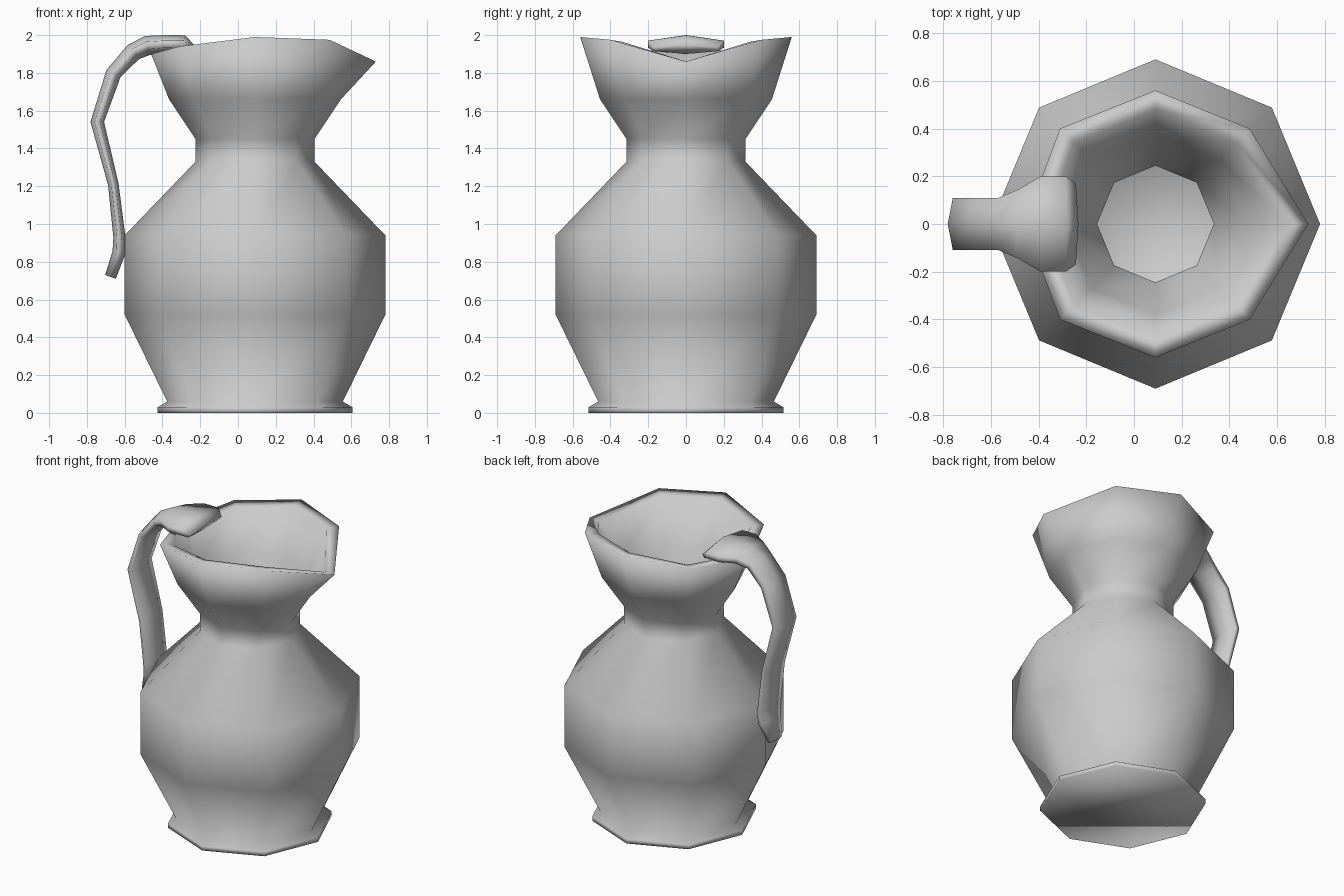
import bpy, bmesh, math
from mathutils import Vector

if "Cube" in bpy.data.objects:
    bpy.data.objects.remove(bpy.data.objects["Cube"])

SIDES = 8
CX = 0.09


def loft(name, rings, closed=False):
    """Skin a list of equal-length point rings, capping or joining the ends."""
    bm = bmesh.new()
    rows = [[bm.verts.new(p) for p in ring] for ring in rings]
    pairs = list(zip(rows, rows[1:]))
    for a, b in pairs:
        n = len(a)
        for i in range(n):
            j = (i + 1) % n
            bm.faces.new((a[i], a[j], b[j], b[i]))
    bm.faces.new(rows[0])
    bm.faces.new(rows[-1])
    bmesh.ops.recalc_face_normals(bm, faces=bm.faces)
    for f in bm.faces:
        f.smooth = True
    mesh = bpy.data.meshes.new(name)
    bm.to_mesh(mesh)
    bm.free()
    obj = bpy.data.objects.new(name, mesh)
    bpy.context.collection.objects.link(obj)
    return obj


def octagon(r, z):
    return [(CX + r * math.cos(k * math.tau / SIDES),
             r * math.sin(k * math.tau / SIDES), z) for k in range(SIDES)]


def lip(half):
    """Mirror half a rim (spout to back) across y = 0."""
    return half + [(x, -y, z) for x, y, z in half[-2:0:-1]]


# Jug body: outer wall, pouring lip, then the inner wall down to the floor
outer = [(0.515, 0), (0.515, 0.03), (0.465, 0.06), (0.69, 0.52),
         (0.69, 0.94), (0.315, 1.33), (0.315, 1.45), (0.455, 1.66)]
inner = [(0.38, 1.68), (0.245, 1.46), (0.245, 1.33), (0.62, 0.92),
         (0.62, 0.54), (0.41, 0.1)]
rim_out = lip([(0.73, 0, 1.86), (0.485, 0.40, 1.975), (0.09, 0.56, 1.99),
               (-0.31, 0.40, 1.94), (-0.46, 0, 1.90)])
rim_in = lip([(0.66, 0, 1.86), (0.43, 0.34, 1.965), (0.09, 0.48, 1.975),
              (-0.25, 0.34, 1.93), (-0.38, 0, 1.90)])
loft("jug_body", [octagon(*p) for p in outer] + [rim_out, rim_in]
     + [octagon(*p) for p in inner])

# Handle: six-sided strap swept along x, z with half width and half thickness
path = [(-0.25, 1.925, 0.17, 0.03), (-0.29, 1.952, 0.20, 0.048),
        (-0.39, 1.952, 0.20, 0.048), (-0.48, 1.945, 0.145, 0.052),
        (-0.555, 1.91, 0.11, 0.048), (-0.66, 1.795, 0.11, 0.042),
        (-0.745, 1.54, 0.11, 0.036), (-0.66, 1.21, 0.11, 0.028),
        (-0.628, 0.93, 0.11, 0.032), (-0.63, 0.85, 0.10, 0.035),
        (-0.675, 0.72, 0.06, 0.03)]
pts = [Vector((x, 0, z)) for x, z, w, t in path]
sections = []
for i, (x, z, w, t) in enumerate(path):
    d = (pts[min(i + 1, len(pts) - 1)] - pts[max(i - 1, 0)]).normalized()
    nrm = Vector((d.z, 0, -d.x))
    sections.append([pts[i] + nrm * (v * t) + Vector((0, u * w, 0))
                     for u, v in ((1, 0.4), (0, 1), (-1, 0.4),
                                  (-1, -0.4), (0, -1), (1, -0.4))])
loft("handle", sections)
